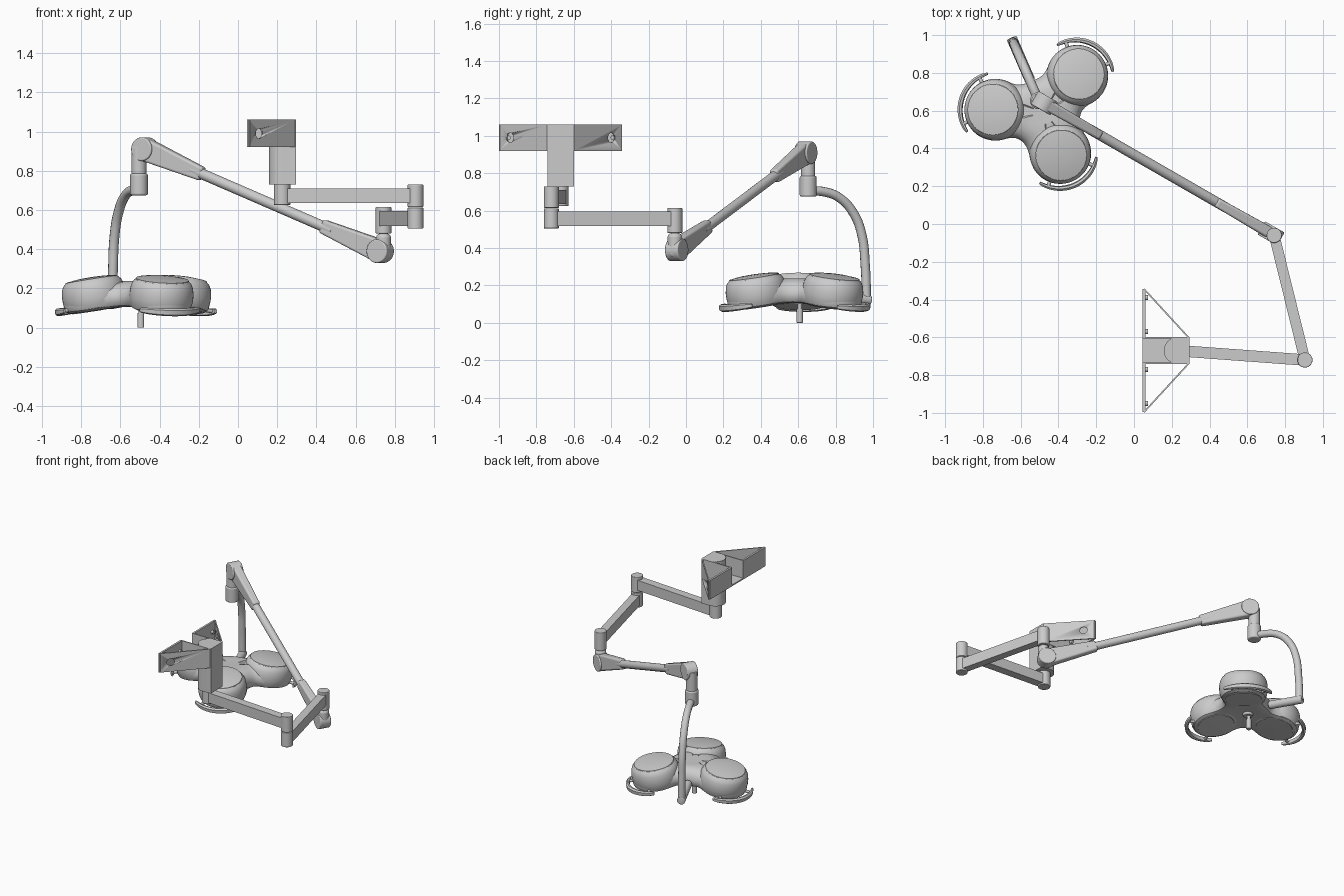
import bpy, bmesh, math
from mathutils import Vector, Matrix

if "Cube" in bpy.data.objects:
    bpy.data.objects.remove(bpy.data.objects["Cube"])

mat = bpy.data.materials.new("light_grey")
mat.diffuse_color = (0.6, 0.6, 0.6, 1)
mat.use_nodes = True
mat.node_tree.nodes["Principled BSDF"].inputs["Base Color"].default_value = mat.diffuse_color


def finish(name, bm, bevel=0):
    bmesh.ops.recalc_face_normals(bm, faces=bm.faces)
    me = bpy.data.meshes.new(name)
    bm.to_mesh(me)
    bm.free()
    ob = bpy.data.objects.new(name, me)
    bpy.context.collection.objects.link(ob)
    me.materials.append(mat)
    if bevel:
        m = ob.modifiers.new("bevel", 'BEVEL')
        m.width, m.segments = bevel, 3
    smooth(ob)
    return ob


def smooth(ob):
    bpy.ops.object.select_all(action='DESELECT')
    ob.select_set(True)
    bpy.context.view_layer.objects.active = ob
    bpy.ops.object.shade_smooth_by_angle(angle=math.radians(35))


def cyl(name, a, b, r, r2=None, seg=32, bevel=0):
    a, b = Vector(a), Vector(b)
    m = Matrix.Translation((a + b) / 2) @ (b - a).to_track_quat('Z', 'Y').to_matrix().to_4x4()
    bm = bmesh.new()
    bmesh.ops.create_cone(bm, cap_ends=True, segments=seg, radius1=r,
                          radius2=r if r2 is None else r2, depth=(b - a).length, matrix=m)
    return finish(name, bm, bevel)


def beam(name, a, b, w1, h1, w2=None, h2=None, bevel=0):
    # rectangular bar from a to b, width horizontal, may taper
    a, b = Vector(a), Vector(b)
    d = (b - a).normalized()
    side = d.cross(Vector((0, 0, 1))).normalized()
    up = side.cross(d)
    loops = []
    bm = bmesh.new()
    for p, w, h in ((a, w1, h1), (b, w2 or w1, h2 or h1)):
        loops.append([bm.verts.new(p + side * w / 2 * i + up * h / 2 * j)
                      for i, j in ((-1, -1), (1, -1), (1, 1), (-1, 1))])
    skin(bm, loops)
    return finish(name, bm, bevel)


def skin(bm, loops, caps=True):
    n = len(loops[0])
    for l1, l2 in zip(loops, loops[1:]):
        for i in range(n):
            bm.faces.new((l1[i], l1[(i + 1) % n], l2[(i + 1) % n], l2[i]))
    if caps:
        bm.faces.new(loops[0][::-1])
        bm.faces.new(loops[-1])


def lathe(name, prof, m, seg=48):
    bm = bmesh.new()
    skin(bm, [[bm.verts.new(m @ Vector((r * math.cos(t), r * math.sin(t), z)))
               for t in (math.tau * i / seg for i in range(seg))] for r, z in prof])
    return finish(name, bm)


# --- wall bracket: two open triangular wings joined to a central channel
Z0, Z1, YC = 0.92, 1.06, -0.67
ZM, ZH = (Z0 + Z1) / 2, Z1 - Z0
for s, tag in ((-1, "front"), (1, "back")):
    yi, yo = YC + s * 0.068, YC + s * 0.326
    beam("wall_plate_" + tag, (0.053, yi, ZM), (0.053, yo, ZM), 0.014, ZH)
    beam("channel_side_" + tag, (0.046, yi, ZM), (0.293, yi, ZM), 0.008, ZH)
    brace = beam("brace_" + tag, (0.29, yi, ZM), (0.053, yo, ZM), 0.008, ZH)
    cut = cyl("hole_cutter", (0.06, yo - s * 0.1, ZM), (0.15, yo - s * 0.016, ZM), 0.026)
    d = Vector((0.258, s * 0.237, 0)).normalized() * 0.05
    c = Vector((0.105, yo - s * 0.057, ZM))
    bpy.data.objects.remove(cut)
    cut = cyl("hole_cutter", c - d, c + d, 0.026)
    cut.hide_render = True
    mod = brace.modifiers.new("hole", 'BOOLEAN')
    mod.object, mod.solver = cut, 'EXACT'
    bpy.context.view_layer.objects.active = brace
    bpy.ops.object.modifier_apply(modifier="hole")
    bpy.data.objects.remove(cut)
    for k in (0.1, 0.28):
        cyl("bolt_" + tag, (0.055, YC + s * k, ZM), (0.075, YC + s * k, ZM), 0.013, seg=16)
beam("channel_floor", (0.046, YC, Z0 + 0.005), (0.29, YC, Z0 + 0.005), 0.136, 0.01)

# D-shaped column under the bracket
bm = bmesh.new()
pts = [(0.295, YC - 0.07), (0.295, YC + 0.07)]
pts += [(0.228 + 0.07 * math.cos(t), YC + 0.07 * math.sin(t))
        for t in (math.pi / 2 + math.pi * i / 20 for i in range(21))]
skin(bm, [[bm.verts.new((x, y, z)) for x, y in pts] for z in (0.73, Z1)])
finish("column", bm)

# --- two horizontal swing arms
P1, P2, P3 = (0.225, -0.67), (0.905, -0.72), (0.742, -0.06)
cyl("pivot_one", (*P1, 0.625), (*P1, 0.735), 0.042, bevel=0.004)
beam("swing_arm_one", (*P1, 0.672), (*P2, 0.672), 0.06, 0.075)
cyl("swing_arm_one_end", (*P2, 0.615), (*P2, 0.73), 0.04, bevel=0.004)
cyl("swing_arm_two_hub", (*P2, 0.505), (*P2, 0.612), 0.04, bevel=0.004)
beam("swing_arm_two", (*P2, 0.557), (*P3, 0.557), 0.056, 0.078)
cyl("swing_arm_two_end", (*P3, 0.48), (*P3, 0.615), 0.04, bevel=0.004)
cyl("elbow_neck", (*P3, 0.35), (*P3, 0.48), 0.038, bevel=0.02)

# --- spring arm with tapered ends and round joints
A, B = Vector((0.725, -0.05, 0.39)), Vector((-0.475, 0.64, 0.91))
n = Vector((0.5, 0.866, 0))
for p, tag in ((A, "elbow"), (B, "top")):
    q = p.lerp(B if p is A else A, 0.245)
    cyl(tag + "_joint", p - n * 0.04, p + n * 0.04, 0.06, bevel=0.006)
    beam(tag + "_taper", p, q, 0.062, 0.118, 0.05, 0.07, bevel=0.012)
cyl("spring_tube", A.lerp(B, 0.2), A.lerp(B, 0.8), 0.027)

# --- hanging joint and curved yoke
H = (-0.505, 0.653)
cyl("hanger_neck", (*H, 0.76), (*H, 0.92), 0.038, bevel=0.004)
cyl("hanger_collar", (*H, 0.675), (*H, 0.785), 0.045, bevel=0.008)
E = (-0.64, 0.965)
cu = bpy.data.curves.new("yoke", 'CURVE')
cu.dimensions, cu.bevel_depth, cu.bevel_resolution, cu.use_fill_caps = '3D', 0.025, 4, True
sp = cu.splines.new('BEZIER')
path = [(0, 0.705), (0.25, 0.702), (0.53, 0.67), (0.78, 0.585), (0.92, 0.47), (0.98, 0.3), (1, 0.12)]
sp.bezier_points.add(len(path) - 1)
for bp, (u, z) in zip(sp.bezier_points, path):
    bp.co = (H[0] + (E[0] - H[0]) * u, H[1] + (E[1] - H[1]) * u, z)
    bp.handle_left_type = bp.handle_right_type = 'AUTO'
yoke = bpy.data.objects.new("yoke", cu)
bpy.context.collection.objects.link(yoke)
cu.materials.append(mat)
bpy.ops.object.select_all(action='DESELECT')
yoke.select_set(True)
bpy.context.view_layer.objects.active = yoke
bpy.ops.object.convert(target='MESH')
smooth(bpy.context.view_layer.objects.active)
cyl("yoke_foot", (-0.648, 0.985, 0.122), (-0.55, 0.76, 0.14), 0.028, bevel=0.006)

# --- lamp head body: smooth union of circles lofted through height layers
C = Vector((-0.475, 0.59))
LOBES = [(-0.735, 0.605, 105, 216), (-0.30, 0.785, 9, 120), (-0.39, 0.375, 238, 351)]
circles = [(Vector(l[:2]), 0.155) for l in LOBES] + [(C, 0.17)]


def field(p):
    return -0.04 * math.log(sum(math.exp(-((p - c).length - r) / 0.04) for c, r in circles))


bm = bmesh.new()
loops = []
for z, off in ((0.095, 0.08), (0.09, 0.03), (0.10, 0.012), (0.12, 0.002), (0.15, 0), (0.18, 0.006),
               (0.2, 0.02), (0.212, 0.04), (0.217, 0.07), (0.214, 0.11)):
    loop = []
    for i in range(96):
        d = Vector((math.cos(math.tau * i / 96), math.sin(math.tau * i / 96)))
        lo, hi = 0.0, 0.6
        for _ in range(24):
            r = (lo + hi) / 2
            lo, hi = (r, hi) if field(C + d * r) < -off else (lo, r)
        loop.append(bm.verts.new((*(C + d * r), z - 0.15 * (max(r, 0.12) - 0.26))))
    loops.append(loop)
skin(bm, loops)
finish("lamp_body", bm)

# --- three tilted lamp pods, each with lens and grip rail
for k, (x, y, a0, a1) in enumerate(LOBES):
    out = (Vector((x, y)) - C).normalized()
    axis = Vector((-out.y, out.x, 0))
    m = Matrix.Translation((x, y, 0.17)) @ Matrix.Rotation(math.radians(9), 4, axis)
    tag = "_%d" % (k + 1)
    lathe("lamp_pod" + tag, [(0.132, -0.08), (0.148, -0.072), (0.158, -0.05), (0.163, -0.02),
                             (0.163, 0.01), (0.158, 0.04), (0.149, 0.06), (0.136, 0.073)], m)
    lathe("pod_cap" + tag, [(0.136, 0.07), (0.134, 0.078), (0.09, 0.085), (0.045, 0.088), (0.005, 0.089)], m)
    lathe("lens" + tag, [(0.125, -0.078), (0.123, -0.084), (0.005, -0.086)], m)
    bm = bmesh.new()
    loops = []
    N = 28
    for i in range(N + 1):
        t = math.radians(a0 + (a1 - a0) * i / N)
        f = math.sin(math.pi * i / N) ** 0.5 if 0 < i < N else 0
        w, h = 0.006 + 0.006 * f, 0.011 + 0.009 * f
        rc = 0.198
        loops.append([bm.verts.new(m @ Vector(((rc + w * u) * math.cos(t), (rc + w * u) * math.sin(t),
                                               -0.062 + h * v)))
                      for u, v in ((-1, -0.8), (0, -1), (1, -0.6), (1, 0.6), (0, 1), (-1, 0.8))])
    skin(bm, loops)
    finish("grip_rail" + tag, bm)
    for a in (a0 + 14, a1 - 14):
        d = Vector((math.cos(math.radians(a)), math.sin(math.radians(a)), 0))
        z = Vector((0, 0, -0.06))
        cyl("grip_post" + tag, m @ (d * 0.13 + z), m @ (d * 0.198 + z), 0.01, seg=16)

# --- central sterile handle under the head
cyl("centre_handle", (-0.495, 0.608, 0), (-0.495, 0.608, 0.075), 0.017, bevel=0.003)
cyl("handle_stem", (-0.495, 0.608, 0.07), (-0.495, 0.608, 0.16), 0.012)
cyl("handle_base", (-0.49, 0.605, 0.1), (-0.49, 0.605, 0.15), 0.03, 0.05)
